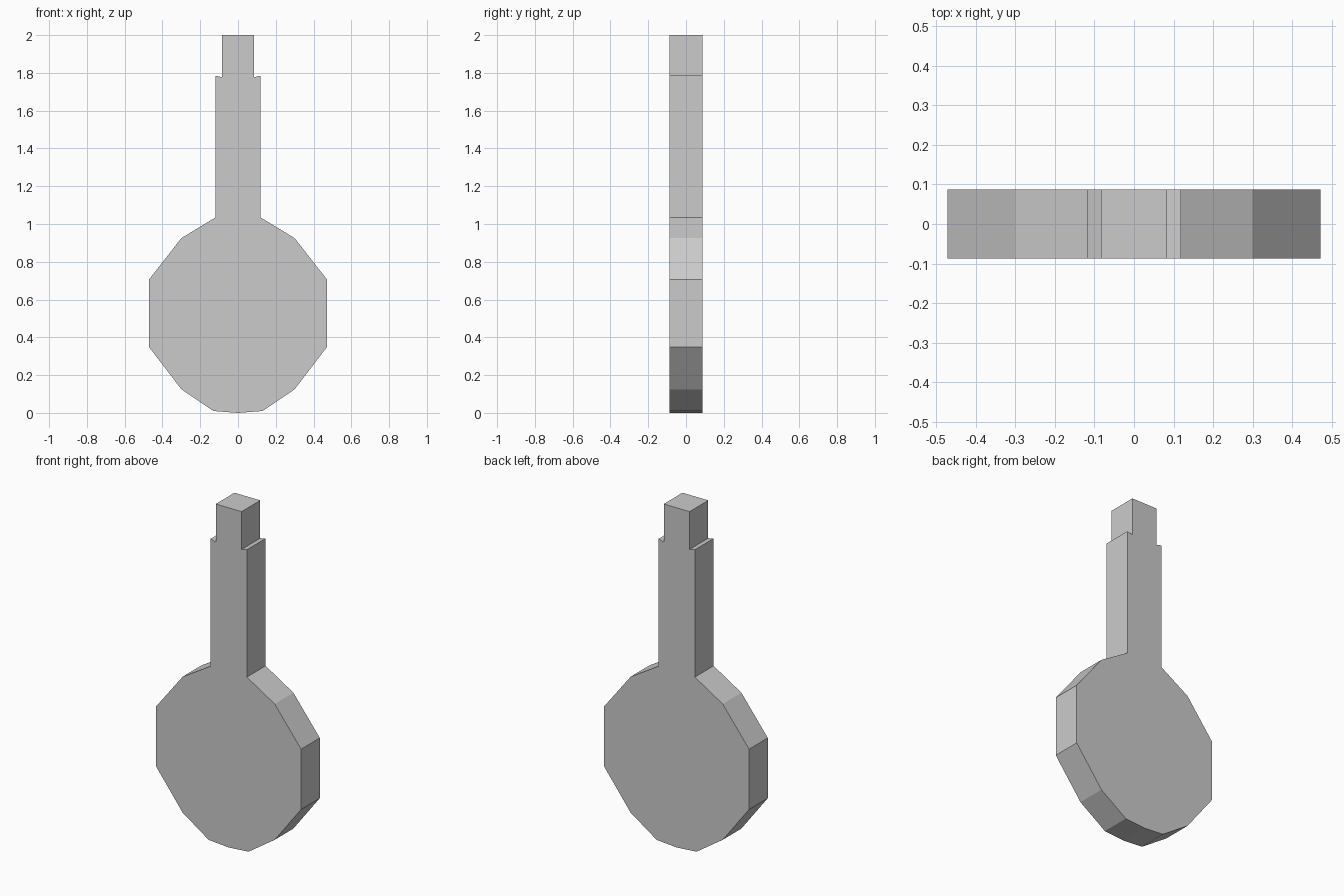
import bpy, bmesh

if "Cube" in bpy.data.objects:
    bpy.data.objects.remove(bpy.data.objects["Cube"])

HALF_DEPTH = 0.087

# Right half of the front outline (x, z), from bottom to top
half = [(0.13, 0.01), (0.30, 0.125), (0.472, 0.35), (0.472, 0.705),
        (0.30, 0.925), (0.119, 1.035), (0.119, 1.785), (0.084, 1.777),
        (0.084, 2.0)]
outline = [(0, 0)] + half + [(-x, z) for x, z in reversed(half)]

# Flat paddle body with neck and tip, extruded front to back
bm = bmesh.new()
front = bm.faces.new([bm.verts.new((x, -HALF_DEPTH, z)) for x, z in outline])
back = bmesh.ops.extrude_face_region(bm, geom=[front], use_keep_orig=True)
moved = [v for v in back["geom"] if isinstance(v, bmesh.types.BMVert)]
bmesh.ops.translate(bm, verts=moved, vec=(0, 2 * HALF_DEPTH, 0))
bmesh.ops.recalc_face_normals(bm, faces=bm.faces)

mesh = bpy.data.meshes.new("paddle_body")
bm.to_mesh(mesh)
bm.free()
bpy.context.collection.objects.link(bpy.data.objects.new("paddle_body", mesh))
